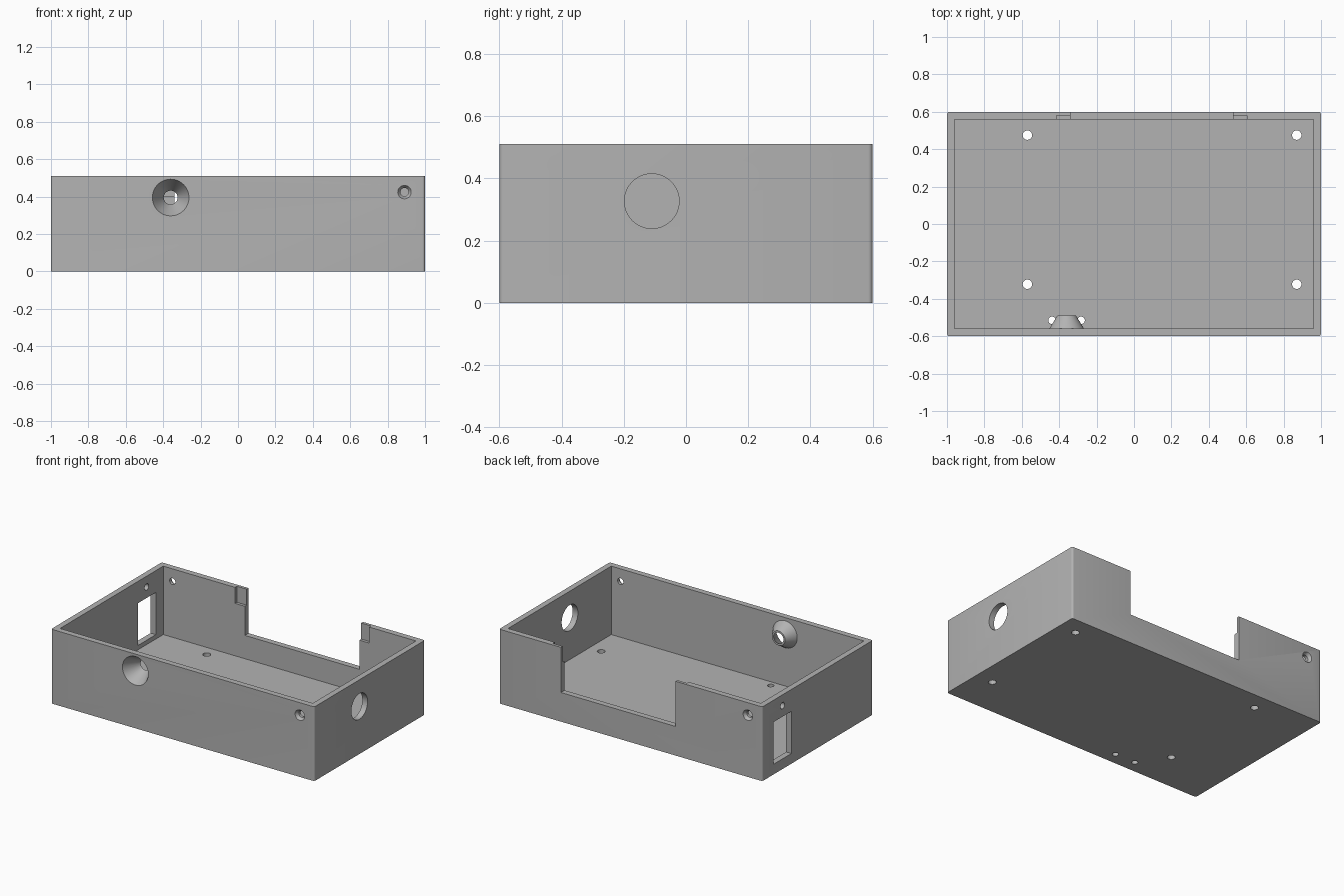
import bpy, math
from mathutils import Vector

if "Cube" in bpy.data.objects:
    bpy.data.objects.remove(bpy.data.objects["Cube"], do_unlink=True)

grey = bpy.data.materials.new("mid_grey")
grey.use_nodes = True
colour = (0.45, 0.45, 0.45, 1)
grey.diffuse_color = colour
grey.node_tree.nodes["Principled BSDF"].inputs["Base Color"].default_value = colour


def box(name, low, high):
    low, high = Vector(low), Vector(high)
    bpy.ops.mesh.primitive_cube_add(size=1, location=(low + high) / 2)
    ob = bpy.context.object
    ob.name = name
    ob.scale = high - low
    bpy.ops.object.transform_apply(location=True, rotation=False, scale=True)
    return ob


def cone(name, start, end, r1, r2):
    """Truncated cone (or cylinder) between two points."""
    start, end = Vector(start), Vector(end)
    axis = end - start
    bpy.ops.mesh.primitive_cone_add(vertices=48, radius1=r1, radius2=r2, depth=axis.length,
                                    location=(start + end) / 2,
                                    rotation=axis.to_track_quat("Z", "Y").to_euler())
    ob = bpy.context.object
    ob.name = name
    return ob


def combine(target, tool, operation="DIFFERENCE"):
    mod = target.modifiers.new(tool.name, "BOOLEAN")
    mod.operation, mod.solver, mod.object = operation, "EXACT", tool
    bpy.context.view_layer.objects.active = target
    bpy.ops.object.modifier_apply(modifier=mod.name)
    bpy.data.objects.remove(tool, do_unlink=True)


# Outer block with slightly rounded upright edges
W, D, H, T = 1.0, 0.6, 0.51, 0.04
case = box("enclosure_tray", (-W, -D, 0), (W, D, H))
weights = case.data.attributes.new("bevel_weight_edge", "FLOAT", "EDGE")
for edge in case.data.edges:
    a, b = (case.data.vertices[i].co for i in edge.vertices)
    weights.data[edge.index].value = 1.0 if abs(a.z - b.z) > 0.1 else 0.0
bevel = case.modifiers.new("corner_round", "BEVEL")
bevel.limit_method, bevel.width, bevel.segments = "WEIGHT", 0.014, 4
bpy.context.view_layer.objects.active = case
bpy.ops.object.modifier_apply(modifier=bevel.name)

# Open cavity
combine(case, box("cavity", (-W + T, -D + T, T), (W - T, D - T, 1)))

# Funnel through the front wall, projecting inwards
fx, fz = -0.36, 0.395
combine(case, cone("funnel", (fx, -0.575, fz), (fx, -0.49, fz), 0.102, 0.05), "UNION")
combine(case, cone("funnel_bore", (fx, -0.62, fz), (fx, -0.47, fz), 0.109, 0.026))

# Back wall opening with a shallow ledge recess at each side
left, right = -0.34, 0.53
combine(case, box("back_opening", (left, 0.5, 0.2), (right, 0.7, 1)))
for x0, x1 in ((left - 0.075, left + 0.02), (right - 0.02, right + 0.075)):
    combine(case, box("ledge_recess", (x0, 0.5, 0.4), (x1, 0.58, 1)))

# Side wall openings: round port, socket window and its screw hole
combine(case, cone("round_port", (0.9, -0.11, 0.327), (1.1, -0.11, 0.327), 0.088, 0.088))
combine(case, box("socket_window", (-1.1, 0.285, 0.07), (-0.9, 0.48, 0.36)))
combine(case, cone("socket_screw", (-1.1, 0.38, 0.435), (-0.9, 0.38, 0.435), 0.022, 0.022))

# Countersunk screw holes at opposite corners
for s in (1, -1):
    x, z = 0.89 * s, 0.424
    combine(case, cone("corner_screw", (x, -0.7 * s, z), (x, -0.5 * s, z), 0.022, 0.022))
    combine(case, cone("countersink", (x, -0.61 * s, z), (x, -0.58 * s, z), 0.043, 0.022))

# Floor holes
holes = [(x, y, 0.025) for x in (-0.57, 0.87) for y in (-0.322, 0.475)]
holes += [(x, -0.515, 0.02) for x in (-0.438, -0.283)]
for x, y, r in holes:
    combine(case, cone("floor_hole", (x, y, -0.1), (x, y, 0.1), r, r))

# Finish
case.data.materials.clear()
case.data.materials.append(grey)
for poly in case.data.polygons:
    poly.material_index = 0
bpy.ops.object.select_all(action="DESELECT")
case.select_set(True)
bpy.context.view_layer.objects.active = case
bpy.ops.object.shade_smooth_by_angle(angle=math.radians(30))
